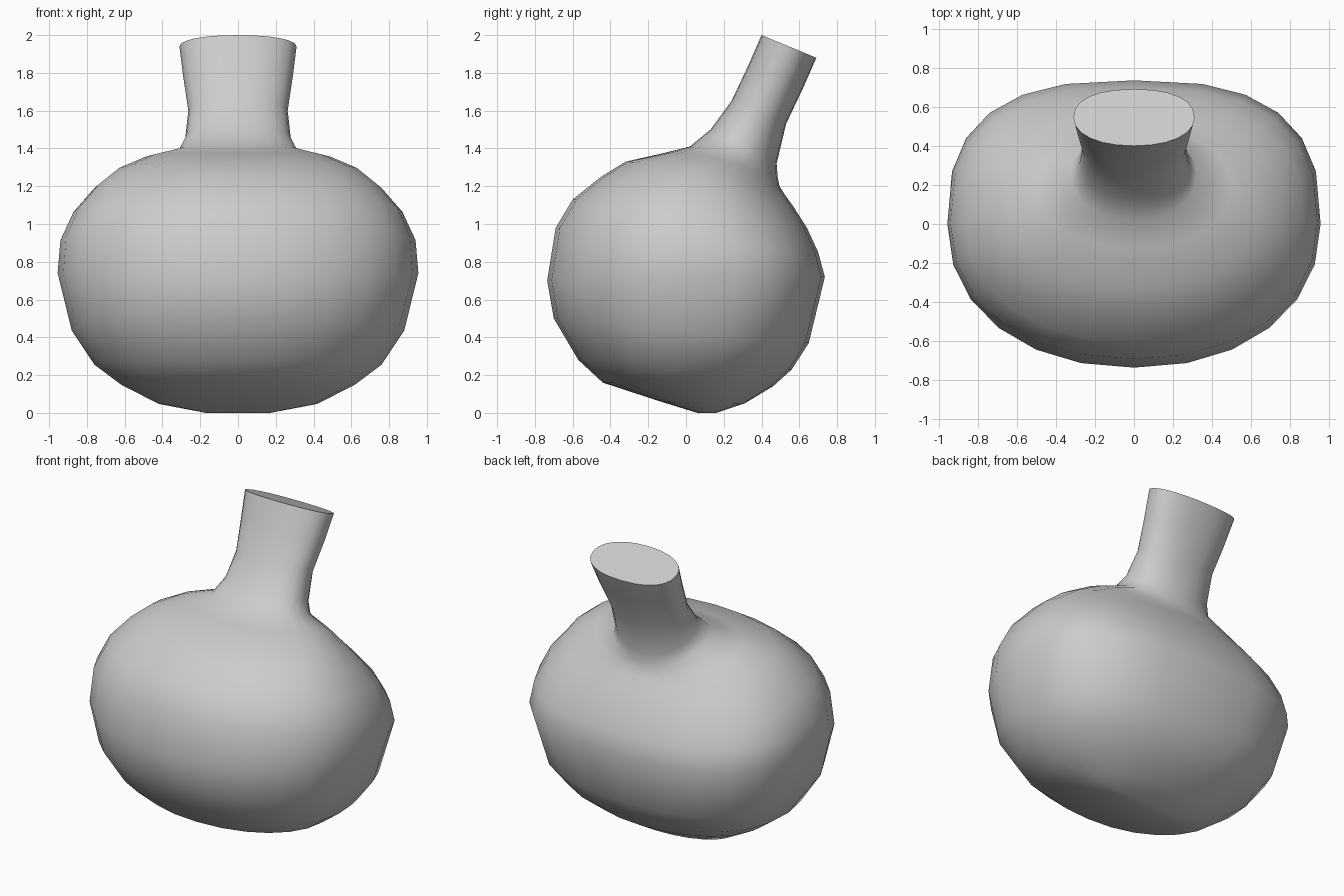
import bpy, bmesh, math

if "Cube" in bpy.data.objects:
    bpy.data.objects.remove(bpy.data.objects["Cube"])

SEGMENTS = 24

# Rings bottom to top: front (y, z), back (y, z), half width, side lift, back squareness
RINGS = [
    ((0.06, 0.00), (0.16, 0.00), 0.17, 0.00, 2.0),
    ((-0.15, 0.065), (0.31, 0.05), 0.42, -0.01, 2.1),
    ((-0.44, 0.16), (0.46, 0.14), 0.62, 0.00, 2.2),
    ((-0.57, 0.28), (0.56, 0.23), 0.76, 0.00, 2.4),
    ((-0.70, 0.50), (0.65, 0.37), 0.88, 0.00, 2.6),
    ((-0.735, 0.70), (0.735, 0.72), 0.955, 0.03, 2.7),
    ((-0.69, 0.98), (0.70, 0.85), 0.94, 0.00, 2.6),
    ((-0.60, 1.13), (0.64, 0.98), 0.87, 0.01, 2.5),
    ((-0.45, 1.25), (0.57, 1.09), 0.76, 0.02, 2.3),
    ((-0.32, 1.33), (0.52, 1.16), 0.65, 0.03, 2.2),
    ((-0.12, 1.375), (0.495, 1.20), 0.50, 0.05, 2.1),
    ((0.02, 1.41), (0.485, 1.25), 0.32, 0.05, 2.1),
    ((0.13, 1.50), (0.48, 1.32), 0.28, 0.04, 2.2),
    ((0.24, 1.65), (0.53, 1.53), 0.263, 0.01, 2.3),
    ((0.33, 1.84), (0.62, 1.72), 0.29, 0.00, 2.3),
    ((0.40, 2.00), (0.69, 1.88), 0.31, 0.00, 2.3),
]


def spow(value, power):
    return math.copysign(abs(value) ** power, value)


def add_ring(bm, front, back, width, lift, back_n):
    """Tilted rounded section spanning from the front point to the back point."""
    verts = []
    for i in range(SEGMENTS):
        a = 2 * math.pi * i / SEGMENTS
        c, s = math.cos(a), math.sin(a)
        n = back_n if s > 0 else 2.15
        u, v = spow(c, 2 / n), spow(s, 2 / n)
        t = (v + 1) / 2
        y = front[0] + (back[0] - front[0]) * t
        z = front[1] + (back[1] - front[1]) * t + lift * (1 - v * v)
        verts.append(bm.verts.new((width * u, y, z)))
    return verts


# Squat rounded body flowing into the backward leaning neck
bm = bmesh.new()
rings = [add_ring(bm, *ring) for ring in RINGS]
for low, high in zip(rings, rings[1:]):
    for i in range(SEGMENTS):
        j = (i + 1) % SEGMENTS
        bm.faces.new((low[i], low[j], high[j], high[i]))

# Closed base and neck top
bm.faces.new(rings[0][::-1])
bm.faces.new(rings[-1])
bmesh.ops.recalc_face_normals(bm, faces=bm.faces)

mesh = bpy.data.meshes.new("gourd_body_and_neck")
bm.to_mesh(mesh)
bm.free()
gourd = bpy.data.objects.new("gourd_body_and_neck", mesh)
bpy.context.collection.objects.link(gourd)

# Smooth skin with a crisp rim at the cut neck
bpy.context.view_layer.objects.active = gourd
gourd.select_set(True)
bpy.ops.object.shade_smooth_by_angle(angle=math.radians(60))
